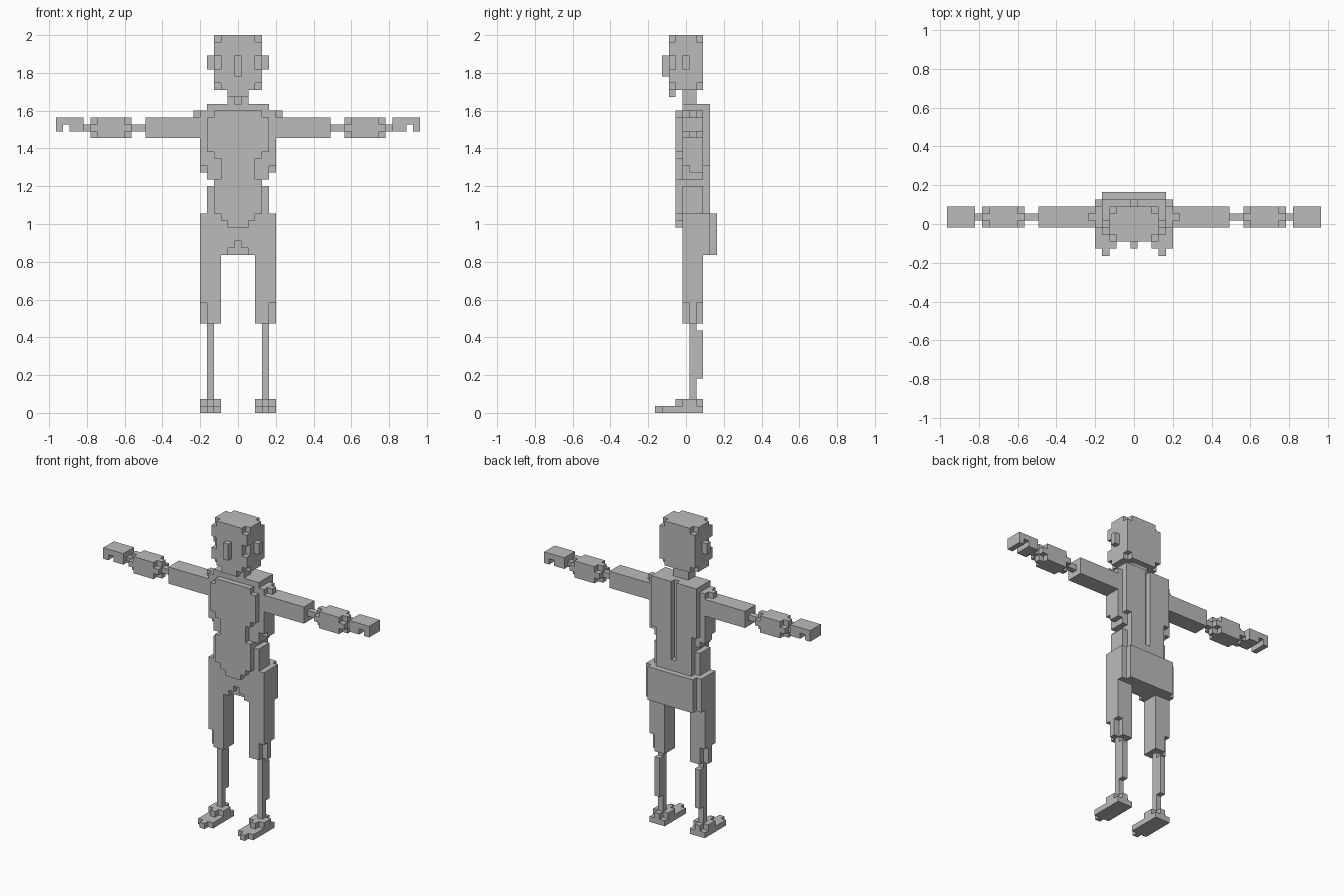
import bpy
import bmesh

if "Cube" in bpy.data.objects:
    bpy.data.objects.remove(bpy.data.objects["Cube"])

U = 2 / 55  # edge of one cube cell

mat = bpy.data.materials.new("body_grey")
mat.diffuse_color = (0.5, 0.5, 0.5, 1)
mat.use_nodes = True
mat.node_tree.nodes["Principled BSDF"].inputs["Base Color"].default_value = mat.diffuse_color


def cells(boxes):
    """Cells of half-open boxes (x0, x1, y0, y1, z0, z1); column 0 lies on the centre line."""
    return {(x, y, z) for x0, x1, y0, y1, z0, z1 in boxes
            for x in range(x0, x1) for y in range(y0, y1) for z in range(z0, z1)}


def part(name, boxes, cuts=(), sides=(1, -1), split=False):
    """Blocky solid from boxes minus cuts, mirrored in x; split makes one object per side."""
    half = cells(boxes) - cells(cuts)
    if split:
        for s, label in ((1, "left_"), (-1, "right_")):
            skin(label + name, {(x * s, y, z) for x, y, z in half})
    else:
        skin(name, {(x * s, y, z) for x, y, z in half for s in sides})


def skin(name, solid):
    bm = bmesh.new()
    verts = {}

    def vert(p):
        if p not in verts:
            verts[p] = bm.verts.new(((p[0] - 0.5) * U, (p[1] - 4.5) * U, p[2] * U))
        return verts[p]

    for c in solid:
        for a in range(3):
            for d in (0, 1):
                n = list(c)
                n[a] += 2 * d - 1
                if tuple(n) in solid:
                    continue
                b, e = (a + 1) % 3, (a + 2) % 3
                loop = []
                for i, j in ((0, 0), (1, 0), (1, 1), (0, 1)):
                    p = list(c)
                    p[a] += d
                    p[b] += i
                    p[e] += j
                    loop.append(vert(tuple(p)))
                bm.faces.new(loop if d else loop[::-1])
    bmesh.ops.dissolve_limit(bm, angle_limit=0.01, verts=bm.verts[:], edges=bm.edges[:])
    me = bpy.data.meshes.new(name)
    bm.to_mesh(me)
    bm.free()
    me.materials.append(mat)
    bpy.context.collection.objects.link(bpy.data.objects.new(name, me))


# Head with clipped corners and eye notches
part("head", [(0, 4, 2, 7, 47, 55)],
     [(3, 4, y, y + 1, z, z + 1) for y in (2, 6) for z in (47, 54)] + [(3, 4, 2, 3, 50, 52)])
part("nose", [(0, 1, 1, 2, 49, 52)])
part("ear", [(4, 5, 4, 5, 50, 52)], split=True)
part("chin", [(0, 2, 2, 3, 46, 47)])
part("neck", [(0, 2, 4, 6, 45, 47)], [(0, 1, 4, 5, 45, 46)])

# Torso core, from hips to collar
part("torso", [(0, 6, 4, 7, 23, 29), (0, 5, 4, 7, 29, 33), (0, 4, 4, 7, 33, 34),
               (0, 5, 4, 7, 34, 35), (0, 6, 4, 7, 35, 44), (0, 5, 4, 7, 44, 45),
               (6, 7, 5, 6, 43, 44)],
     [(0, 2, 4, 5, 23, 24), (0, 1, 4, 5, 24, 25), (5, 6, 4, 5, 35, 36)])

# Chest and belly plate
part("front_plate", [(0, 4, 3, 4, 43, 44), (0, 5, 3, 4, 38, 43), (0, 4, 3, 4, 37, 38),
                     (0, 3, 3, 4, 34, 37), (0, 4, 3, 4, 29, 34), (0, 3, 3, 4, 28, 29),
                     (0, 2, 3, 4, 27, 28)])

# Back plate with a spine groove
part("back_plate", [(0, 5, 7, 8, 36, 45), (0, 4, 7, 8, 29, 36)], [(0, 1, 7, 8, 31, 45)])
part("seat", [(0, 6, 7, 8, 23, 29), (0, 5, 8, 9, 23, 29)])

# Arms
part("upper_arm", [(6, 14, 4, 7, 40, 43)], split=True)
part("elbow", [(14, 16, 5, 6, 41, 42)], split=True)
part("forearm", [(16, 22, 4, 7, 40, 43)],
     [(x, x + 1, y, y + 1, z, z + 1) for x in (16, 21) for y in (4, 6) for z in (40, 42)],
     split=True)
part("wrist", [(22, 23, 5, 6, 41, 42)], split=True)
part("hand", [(23, 27, 4, 7, 41, 43)], [(25, 26, 4, 7, 41, 42)], split=True)

# Legs
part("thigh", [(3, 6, 4, 7, 13, 23)],
     [(5, 6, y, y + 1, 13, 16) for y in (4, 6)], split=True)
part("shin", [(4, 5, 5, 6, 2, 13), (4, 5, 6, 7, 5, 12)], split=True)
part("foot", [(3, 6, 3, 7, 0, 2), (3, 6, 1, 3, 0, 1), (4, 5, 0, 1, 0, 1)],
     [(x, x + 1, y, y + 1, 1, 2) for x in (3, 5) for y in (3, 6)], split=True)
